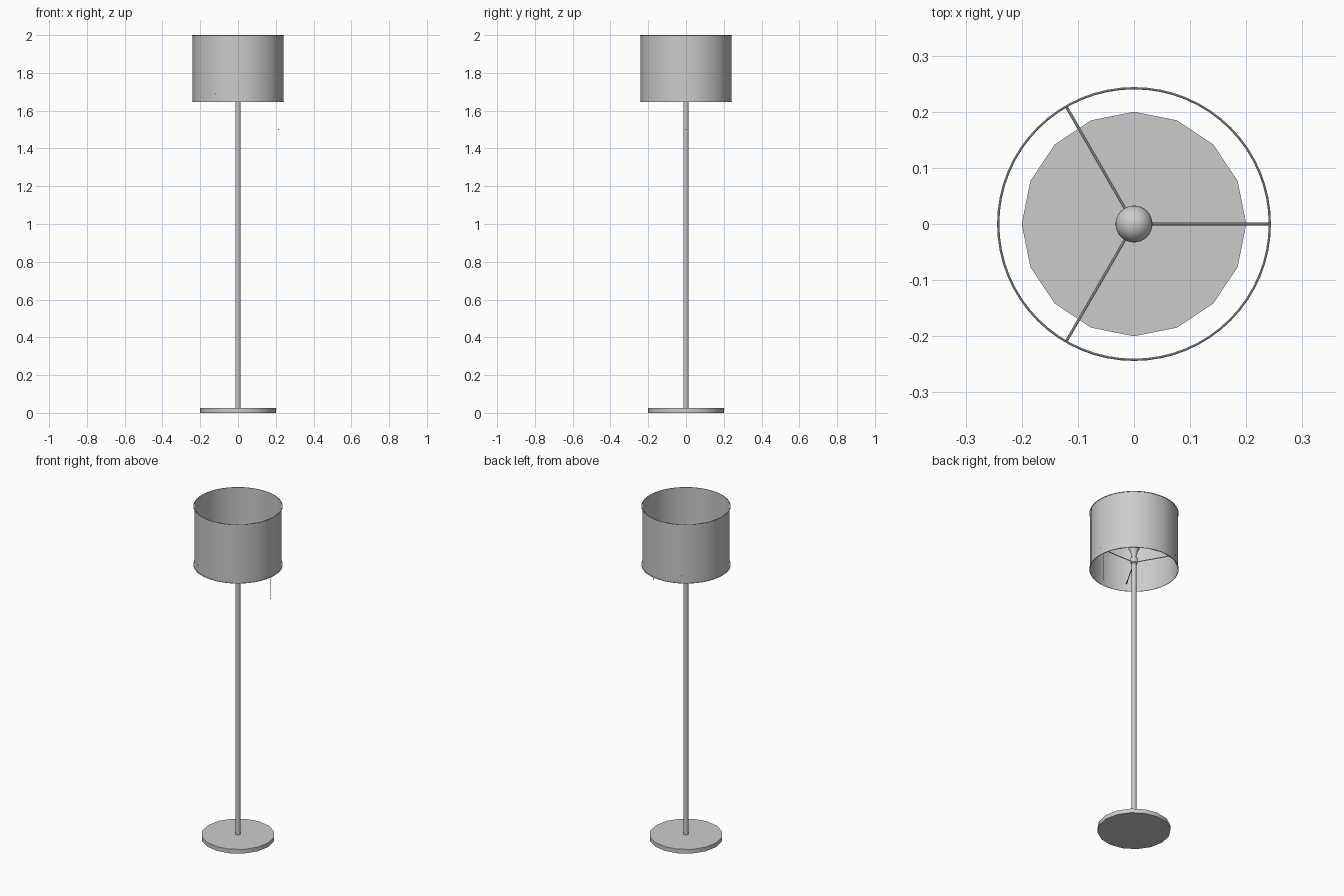
import bpy, math
from mathutils import Vector

if "Cube" in bpy.data.objects:
    bpy.data.objects.remove(bpy.data.objects["Cube"])


def smooth(ob):
    bpy.ops.object.select_all(action='DESELECT')
    ob.select_set(True)
    bpy.context.view_layer.objects.active = ob
    bpy.ops.object.shade_smooth_by_angle(angle=math.radians(40))


def rod(name, a, b, r, sides=16, fill='NGON'):
    a, b = Vector(a), Vector(b)
    bpy.ops.mesh.primitive_cylinder_add(vertices=sides, radius=r, depth=(b - a).length,
                                        end_fill_type=fill, location=(a + b) / 2)
    ob = bpy.context.object
    ob.name = name
    ob.rotation_euler = (b - a).to_track_quat('Z', 'Y').to_euler()
    smooth(ob)
    return ob


def lathe(name, profile, sides=32):
    verts, faces = [], []
    for r, z in profile:
        for i in range(sides):
            t = 2 * math.pi * i / sides
            verts.append((r * math.cos(t), r * math.sin(t), z))
    for k in range(len(profile) - 1):
        for i in range(sides):
            j = (i + 1) % sides
            faces.append((k * sides + i, k * sides + j, (k + 1) * sides + j, (k + 1) * sides + i))
    faces.append(tuple(reversed(range(sides))))
    faces.append(tuple(range((len(profile) - 1) * sides, len(profile) * sides)))
    me = bpy.data.meshes.new(name)
    me.from_pydata(verts, [], faces)
    ob = bpy.data.objects.new(name, me)
    bpy.context.collection.objects.link(ob)
    smooth(ob)
    return ob


SHADE_R, SHADE_LOW, SHADE_TOP, ARM_Z = 0.242, 1.645, 2.0, 1.69

# Foot and pole
rod("base", (0, 0, 0), (0, 0, 0.025), 0.2)
rod("pole", (0, 0, 0.02), (0, 0, 1.695), 0.013)

# Open 16-sided shade with round wire rims
rod("shade", (0, 0, SHADE_LOW), (0, 0, SHADE_TOP), SHADE_R, fill='NOTHING')
for name, z in (("lower_rim", SHADE_LOW + 0.002), ("upper_rim", SHADE_TOP - 0.002)):
    bpy.ops.mesh.primitive_torus_add(major_radius=SHADE_R, minor_radius=0.002,
                                     major_segments=64, minor_segments=8, location=(0, 0, z))
    bpy.context.object.name = name
    smooth(bpy.context.object)

# Three spokes holding the shade
for i in range(3):
    t = math.radians(120 * i)
    rod(f"spoke_{i + 1}", (0, 0, ARM_Z), (SHADE_R * math.cos(t), SHADE_R * math.sin(t), ARM_Z),
        0.0025, 8)

# Socket and bulb
lathe("socket", [(0.014, 1.68), (0.02, 1.685), (0.02, 1.715), (0.014, 1.72)])
bulb = [(0.013, 1.715), (0.014, 1.735), (0.02, 1.755)]
for i in range(9):
    a = math.radians(-35 + 15 * i)
    bulb.append((0.033 * math.cos(a), 1.79 + 0.033 * math.sin(a)))
bulb.append((0.001, 1.823))
lathe("bulb", bulb)

# Hair-thin pull cord and its bead
rod("pull_cord", (0.215, 0, 1.5), (0.215, 0, ARM_Z), 0.0004, 6)
bpy.ops.mesh.primitive_uv_sphere_add(segments=12, ring_count=8, radius=0.003,
                                     location=(0.215, 0, 1.5))
bpy.context.object.name = "pull_bead"
smooth(bpy.context.object)
